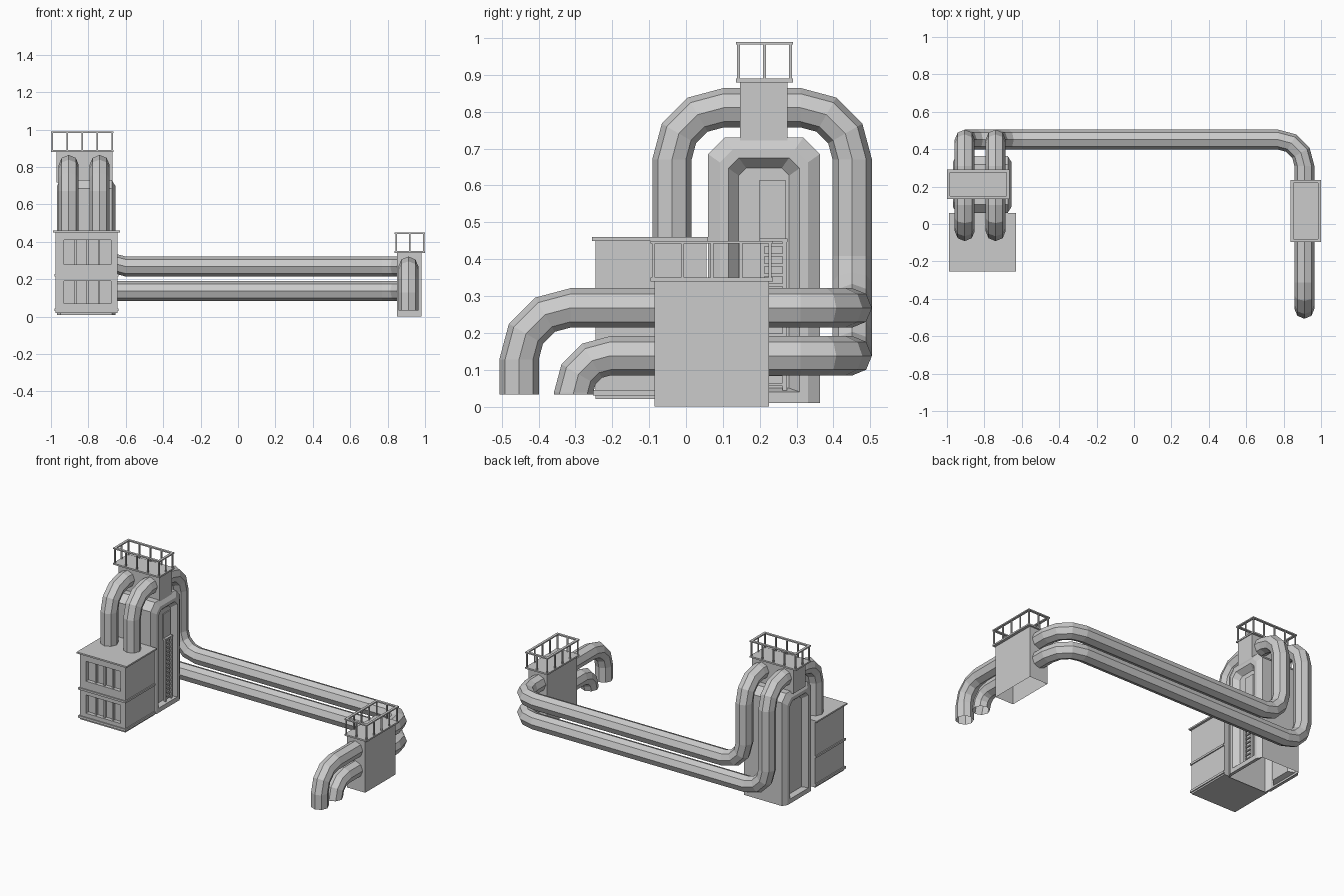
import bpy, bmesh, math
from mathutils import Vector

if "Cube" in bpy.data.objects:
    bpy.data.objects.remove(bpy.data.objects["Cube"], do_unlink=True)

GREY = (0.6, 0.6, 0.6, 1)
metal = bpy.data.materials.new("plain grey")
metal.use_nodes = True
metal.diffuse_color = GREY
metal.node_tree.nodes["Principled BSDF"].inputs["Base Color"].default_value = GREY


def finish(name, bm):
    bmesh.ops.recalc_face_normals(bm, faces=bm.faces)
    mesh = bpy.data.meshes.new(name)
    bm.to_mesh(mesh)
    bm.free()
    mesh.materials.append(metal)
    obj = bpy.data.objects.new(name, mesh)
    bpy.context.collection.objects.link(obj)
    return obj


def add_box(bm, x, y, z):
    """Box from three (low, high) ranges."""
    verts = bmesh.ops.create_cube(bm, size=1)["verts"]
    for v in verts:
        v.co = [lo + (c + 0.5) * (hi - lo) for c, (lo, hi) in zip(v.co, (x, y, z))]


def boxes(name, *parts):
    bm = bmesh.new()
    for p in parts:
        add_box(bm, *p)
    return finish(name, bm)


def bridge(bm, a, b):
    n = len(a)
    return [bm.faces.new((a[i], a[(i + 1) % n], b[(i + 1) % n], b[i])) for i in range(n)]


def pipe(name, points, bends, radius=0.0535, sides=8, steps=3):
    """Eight-sided pipe along a path of straight runs and rounded corners."""
    pts = [Vector(p) for p in points]
    path = [(pts[0], (pts[1] - pts[0]).normalized())]
    for before, corner, after, r in zip(pts, pts[1:], pts[2:], bends):
        d0, d1 = (corner - before).normalized(), (after - corner).normalized()
        centre = corner - d0 * r + d1 * r
        for i in range(steps + 1):
            a = math.pi / 2 * i / steps
            path.append((centre - d1 * r * math.cos(a) + d0 * r * math.sin(a),
                         d0 * math.cos(a) + d1 * math.sin(a)))
    path.append((pts[-1], (pts[-1] - pts[-2]).normalized()))
    bm = bmesh.new()
    side, last, ring = Vector((1, 0, 0)), path[0][1], None
    for p, t in path:
        side = last.rotation_difference(t) @ side
        up, last = t.cross(side), t
        angles = [math.tau * k / sides for k in range(sides)]
        new = [bm.verts.new(p + radius * (side * math.cos(a) + up * math.sin(a))) for a in angles]
        if ring:
            bridge(bm, ring, new)
        ring = new
    return finish(name, bm)


def platform(name, x, y, z, height, nx, ny):
    """Thin deck with posts and a top rail around its edge."""
    t = 0.008
    boxes(name + "_deck", (x, y, (z, z + 0.01)))
    bm = bmesh.new()
    x0, x1, y0, y1 = x[0] + t, x[1] - t, y[0] + t, y[1] - t
    h = t / 2
    spots = {(x0 + (x1 - x0) * i / nx, v) for i in range(nx + 1) for v in (y0, y1)}
    spots |= {(u, y0 + (y1 - y0) * j / ny) for j in range(ny + 1) for u in (x0, x1)}
    for u, v in sorted(spots):
        add_box(bm, (u - h, u + h), (v - h, v + h), (z + 0.01, height - t))
    rail = (height - t, height)
    for v in (y0, y1):
        add_box(bm, (x0 - t, x1 + t), (v - t, v + t), rail)
    for u in (x0, x1):
        add_box(bm, (u - t, u + t), (y0 + t, y1 - t), rail)
    finish(name + "_railing", bm)


# Pump house: core, front wall framing two recessed windows, ledges and roof
HX, FRONT = (-0.975, -0.645), (-0.245, -0.22)
boxes("house_core", (HX, (-0.22, 0.055), (0.02, 0.45)))
boxes("house_front_wall",
      ((HX[0], -0.93), FRONT, (0.02, 0.45)), ((-0.68, HX[1]), FRONT, (0.02, 0.45)),
      *[((-0.93, -0.68), FRONT, z) for z in ((0.02, 0.07), (0.19, 0.28), (0.41, 0.45))])
boxes("house_roof", ((-0.99, -0.63), (-0.255, 0.06), (0.45, 0.46)))
boxes("house_ledges", *[((-0.982, -0.638), (-0.252, 0.055), z)
                        for z in ((0.03, 0.045), (0.215, 0.228))])
bars = bmesh.new()
for z in ((0.07, 0.19), (0.28, 0.41)):
    for i in range(1, 4):
        x = -0.93 + 0.25 * i / 4
        add_box(bars, (x - 0.006, x + 0.006), (-0.235, -0.22), z)
finish("window_bars", bars)

# Tower: chamfered body with a recessed panel on both sides
bm = bmesh.new()


def tower_ring(x, s, low):
    y0, y1, top, c = 0.06 + s, 0.363 - s, 0.73 - s, 0.045 - s * 0.3
    prof = [(y0, low), (y0, top - c), (y0 + c, top), (y1 - c, top), (y1, top - c), (y1, low)]
    return [bm.verts.new((x, y, z)) for y, z in prof]


half = [(0.137, 0, 0.01), (0.157, 0.032, 0.01), (0.157, 0.055, 0.04), (0.125, 0.083, 0.05)]
sections = [(-0.812 - d, s, l) for d, s, l in reversed(half)]
sections += [(-0.812 + d, s, l) for d, s, l in half]
rings = [tower_ring(*s) for s in sections]
for i, (a, b) in enumerate(zip(rings, rings[1:])):
    faces = bridge(bm, a, b)
    if i == 3:
        bm.faces.remove(faces[-1])      # open underside
bm.faces.new(rings[0])
bm.faces.new(rings[-1])
finish("tower_body", bm)

# Ladder and hatch inside the recess
wall = -0.688
ladder = bmesh.new()
for y in (0.207, 0.268):
    add_box(ladder, (wall + 0.008, wall + 0.02), (y - 0.006, y + 0.006), (0.04, 0.45))
for i in range(15):
    z = 0.06 + i * 0.027
    add_box(ladder, (wall + 0.01, wall + 0.018), (0.207, 0.268), (z - 0.004, z + 0.004))
add_box(ladder, (wall, wall + 0.024), (0.2, 0.275), (0.447, 0.456))
finish("ladder", ladder)
boxes("hatch", ((wall, wall + 0.008), (0.2, 0.27), (0.456, 0.615)))

# Pipe clamp block with railed platform on the tower
boxes("tower_clamp_block", ((-0.97, -0.67), (0.147, 0.275), (0.717, 0.88)))
platform("tower_platform", (-1.0, -0.665), (0.135, 0.291), 0.88, 0.99, 4, 2)

# Far block, open underneath, with its own platform
block = boxes("far_block", ((0.85, 0.982), (-0.086, 0.225), (0, 0.34)))
bm = bmesh.new()
bm.from_mesh(block.data)
bm.normal_update()
bmesh.ops.delete(bm, geom=[f for f in bm.faces if f.normal.z < -0.9], context='FACES_ONLY')
bm.to_mesh(block.data)
bm.free()
platform("far_platform", (0.838, 1.0), (-0.096, 0.236), 0.34, 0.45, 2, 4)

# Two long pipes from the roof, over the tower, along the back and down again
for name, x, z, end, r in (("upper_pipe", -0.74, 0.268, -0.453, 0.14),
                           ("lower_pipe", -0.905, 0.138, -0.305, 0.1)):
    pipe(name, [(x, -0.038, 0.45), (x, -0.038, 0.811), (x, 0.451, 0.811), (x, 0.451, z),
                (0.911, 0.451, z), (0.911, end, z), (0.911, end, 0.033)],
         [0.14, 0.14, 0.14, 0.14, r])
